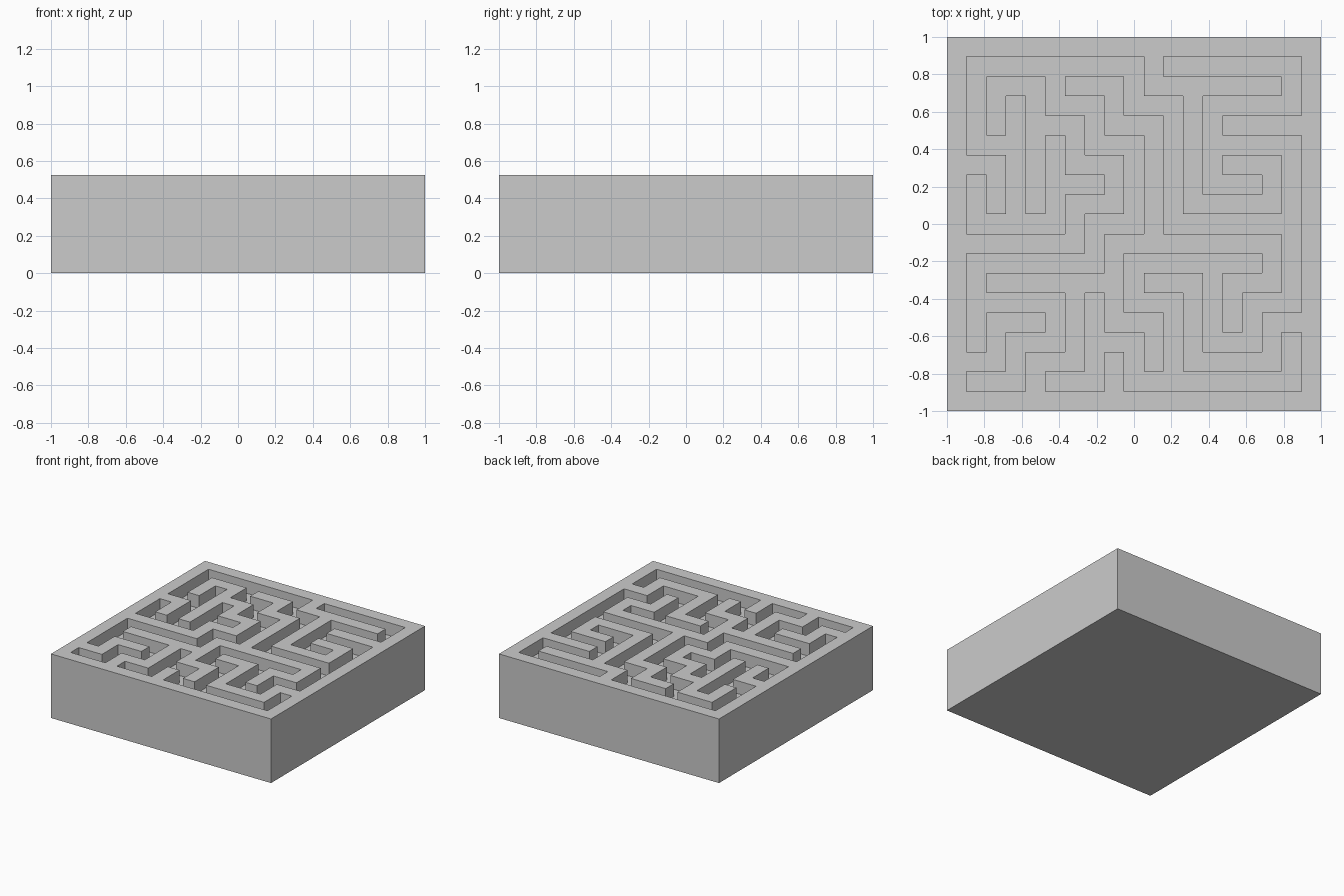
import bpy, bmesh

if "Cube" in bpy.data.objects:
    bpy.data.objects.remove(bpy.data.objects["Cube"])

# Corridor centre lines as corner points: (column, row from the back) on a 9 x 9 grid
CORRIDORS = [
    [(1, 1), (1, 2), (0, 2), (0, 0), (4, 0), (4, 1), (5, 1), (5, 4), (8, 4)],
    [(2, 0), (2, 1), (3, 1), (3, 2), (4, 2), (4, 4), (3, 4), (3, 5),
     (0, 5), (0, 6), (2, 6), (2, 7), (1, 7), (1, 8), (0, 8)],
    [(0, 6), (0, 7)],
    [(1, 2), (1, 4)],
    [(0, 3), (0, 4), (2, 4), (2, 2)],
    [(2, 3), (3, 3)],
    [(5, 0), (8, 0), (8, 1), (6, 1), (6, 3), (7, 3)],
    [(6, 2), (8, 2), (8, 6), (7, 6), (7, 7), (6, 7), (6, 5)],
    [(7, 5), (4, 5), (4, 6), (5, 6), (5, 8)],
    [(8, 7), (8, 8), (4, 8), (4, 7), (3, 7)],
    [(3, 6), (3, 8), (2, 8)],
]
N = 19                # cells per side: corridors on odd cells, walls between
CELL = 2 / N
TOP = 5 * CELL


def corridor_cells(points):
    """All cells passed by a corridor's straight runs."""
    cells = set()
    for (x0, y0), (x1, y1) in zip(points, points[1:]):
        for c in range(2 * min(x0, x1) + 1, 2 * max(x0, x1) + 2):
            for r in range(2 * min(y0, y1) + 1, 2 * max(y0, y1) + 2):
                cells.add((c, r))
    return cells


def move_to_height(geom, z):
    for v in geom:
        if isinstance(v, bmesh.types.BMVert):
            v.co.z = z


sunken = set().union(*(corridor_cells(p) for p in CORRIDORS))
bm = bmesh.new()

# Top surface, one square per cell
verts = [[bm.verts.new((-1 + c * CELL, 1 - r * CELL, TOP)) for c in range(N + 1)]
         for r in range(N + 1)]
paths = []
for r in range(N):
    for c in range(N):
        f = bm.faces.new((verts[r][c], verts[r + 1][c],
                          verts[r + 1][c + 1], verts[r][c + 1]))
        if (c, r) in sunken:
            paths.append(f)

# Outer sides and underside of the block
border = [e for e in bm.edges if e.is_boundary]
move_to_height(bmesh.ops.extrude_edge_only(bm, edges=border)["geom"], 0)
rim = [e for e in bm.edges if e.is_boundary]
bmesh.ops.edgeloop_fill(bm, edges=rim)

# Sink the corridors one cell deep
move_to_height(bmesh.ops.extrude_face_region(bm, geom=paths)["geom"], TOP - CELL)
old = [f for f in paths if f.is_valid]
if old:
    bmesh.ops.delete(bm, geom=old, context="FACES_ONLY")
bmesh.ops.recalc_face_normals(bm, faces=bm.faces[:])

mesh = bpy.data.meshes.new("maze_block")
bm.to_mesh(mesh)
bm.free()
block = bpy.data.objects.new("maze_block", mesh)
bpy.context.collection.objects.link(block)

# Plain grey
grey = bpy.data.materials.new("grey")
grey.diffuse_color = (0.6, 0.6, 0.6, 1)
grey.use_nodes = True
grey.node_tree.nodes["Principled BSDF"].inputs["Base Color"].default_value = grey.diffuse_color
mesh.materials.append(grey)
